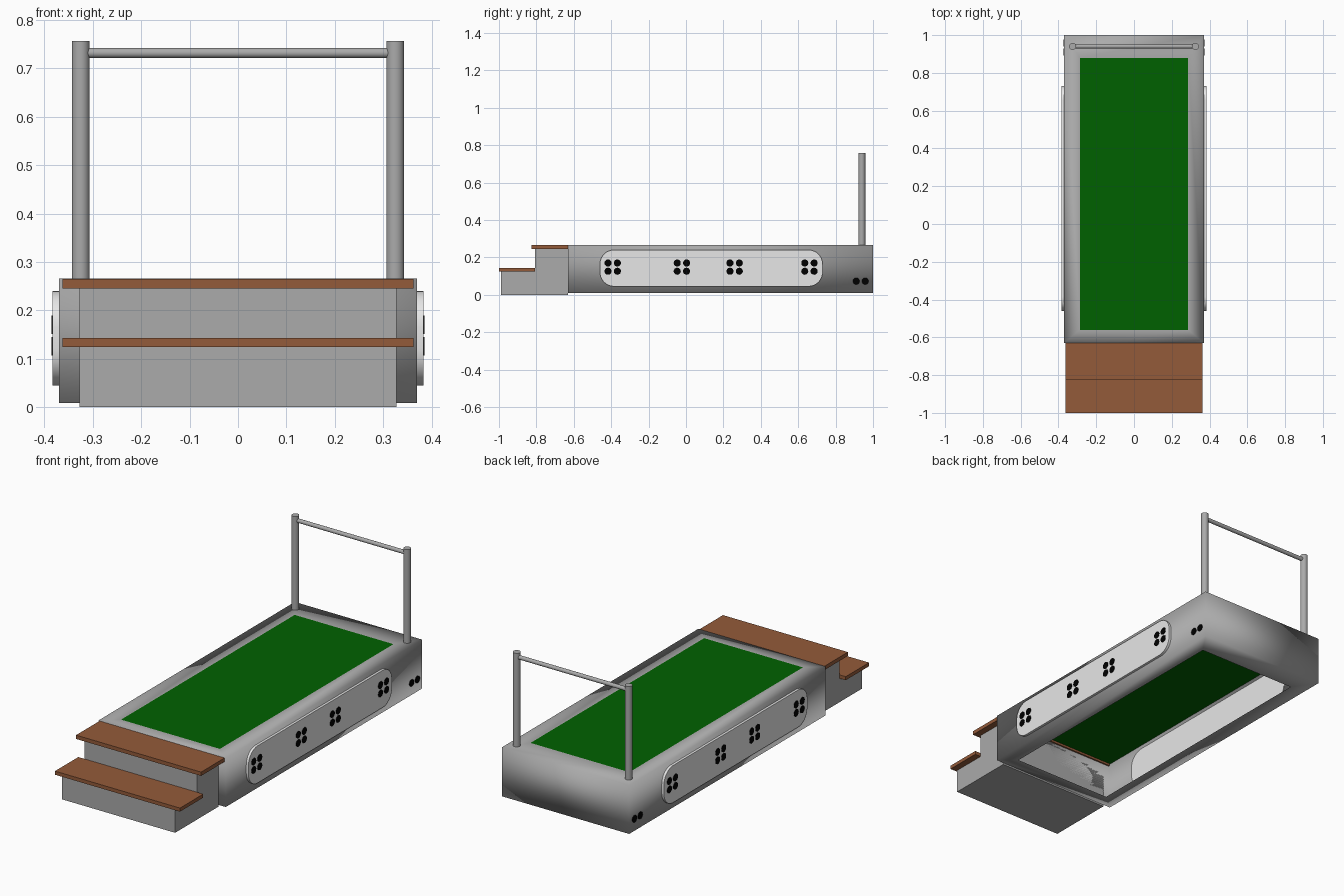
import bpy, bmesh, math
from mathutils import Matrix, Vector

if "Cube" in bpy.data.objects:
    bpy.data.objects.remove(bpy.data.objects["Cube"])


def material(name, rgb):
    m = bpy.data.materials.new(name)
    m.diffuse_color = (*rgb, 1)
    m.use_nodes = True
    m.node_tree.nodes["Principled BSDF"].inputs["Base Color"].default_value = m.diffuse_color
    return m


GREY = material("grey_metal", (0.405, 0.405, 0.405))
LIGHT = material("light_grey", (0.8, 0.8, 0.8))
GREEN = material("green_mat", (0.0, 0.12, 0.0))
BROWN = material("brown_wood", (0.295, 0.104, 0.042))
BLACK = material("black", (0.0, 0.0, 0.0))


def finish(bm, name, mat, smooth=None):
    """Turn a bmesh into an object; smooth is an angle in degrees."""
    bmesh.ops.recalc_face_normals(bm, faces=bm.faces[:])
    me = bpy.data.meshes.new(name)
    bm.to_mesh(me)
    bm.free()
    me.materials.append(mat)
    ob = bpy.data.objects.new(name, me)
    bpy.context.collection.objects.link(ob)
    if smooth:
        bpy.ops.object.select_all(action='DESELECT')
        ob.select_set(True)
        bpy.context.view_layer.objects.active = ob
        bpy.ops.object.shade_smooth_by_angle(angle=math.radians(smooth))
    return ob


def box(name, mat, lo, hi):
    bm = bmesh.new()
    bmesh.ops.create_cube(bm, size=1)
    lo, hi = Vector(lo), Vector(hi)
    for v in bm.verts:
        v.co = (lo + hi) / 2 + v.co * (hi - lo)
    return finish(bm, name, mat)


def prism(name, mat, profile, x0, x1, smooth=None):
    """Extrude a (y, z) profile along x."""
    bm = bmesh.new()
    f = bm.faces.new([bm.verts.new((x0, y, z)) for y, z in profile])
    ext = bmesh.ops.extrude_face_region(bm, geom=[f])
    for v in ext["geom"]:
        if isinstance(v, bmesh.types.BMVert):
            v.co.x = x1
    return finish(bm, name, mat, smooth)


def add_rod(bm, a, b, r, sides):
    a, b = Vector(a), Vector(b)
    d = b - a
    mat = Matrix.Translation((a + b) / 2) @ d.to_track_quat('Z', 'Y').to_matrix().to_4x4()
    bmesh.ops.create_cone(bm, cap_ends=True, segments=sides, radius1=r, radius2=r,
                          depth=d.length, matrix=mat)


def rod(name, mat, a, b, r, sides=24):
    bm = bmesh.new()
    add_rod(bm, a, b, r, sides)
    return finish(bm, name, mat, 40)


# Base frame: a thin shell with a border round the top and bottom openings
bm = bmesh.new()


def rect(x, y0, y1, z):
    return [bm.verts.new(p) for p in ((-x, y0, z), (x, y0, z), (x, y1, z), (-x, y1, z))]


loops = [rect(0.287, -0.56, 0.88, 0.009), rect(0.37, -0.63, 1.0, 0.009),
         rect(0.37, -0.63, 1.0, 0.2655), rect(0.287, -0.56, 0.88, 0.2655)]
for a, b in zip(loops, loops[1:]):
    for i in range(4):
        j = (i + 1) % 4
        bm.faces.new((a[i], a[j], b[j], b[i]))
finish(bm, "base_frame", GREY, 180)

# Green surface lying under the top border, reaching the walls
box("green_surface", GREEN, (-0.366, -0.626, 0.256), (0.366, 0.996, 0.2645))

# Steps and their wooden treads
prism("step_block", GREY, [(-0.99, 0), (-0.63, 0), (-0.63, 0.246), (-0.807, 0.246),
                           (-0.807, 0.125), (-0.99, 0.125)], -0.328, 0.328)
box("lower_tread", BROWN, (-0.363, -1.0, 0.124), (0.363, -0.807, 0.143))
box("upper_tread", BROWN, (-0.363, -0.825, 0.245), (0.363, -0.622, 0.265))

# Rounded outline of the side panels
R = 0.075
outline = []
for cy, cz, start in ((0.73 - R, 0.24 - R, 0), (-0.46 + R, 0.24 - R, 90),
                      (-0.46 + R, 0.045 + R, 180), (0.73 - R, 0.045 + R, 270)):
    for i in range(9):
        t = math.radians(start + 90 * i / 8)
        outline.append((cy + R * math.cos(t), cz + R * math.sin(t)))

for side, s in (("left", -1), ("right", 1)):
    # Side panel
    prism(side + "_panel", LIGHT, outline, s * 0.3695, s * 0.383, 40)
    # Black round ports: four groups of four on the panel, two on the frame
    bm = bmesh.new()
    for cy in (-0.392, -0.022, 0.26, 0.66):
        for dy in (-0.025, 0.025):
            for z in (0.126, 0.17):
                add_rod(bm, (s * 0.380, cy + dy, z), (s * 0.385, cy + dy, z), 0.019, 20)
    for cy in (0.91, 0.958):
        add_rod(bm, (s * 0.3695, cy, 0.073), (s * 0.3735, cy, 0.073), 0.018, 20)
    finish(bm, side + "_ports", BLACK, 40)
    # Rail post
    rod(side + "_post", GREY, (s * 0.325, 0.94, 0.26), (s * 0.325, 0.94, 0.757), 0.0185)

# Cross rail between the posts
rod("cross_rail", GREY, (-0.32, 0.94, 0.732), (0.32, 0.94, 0.732), 0.0105)
